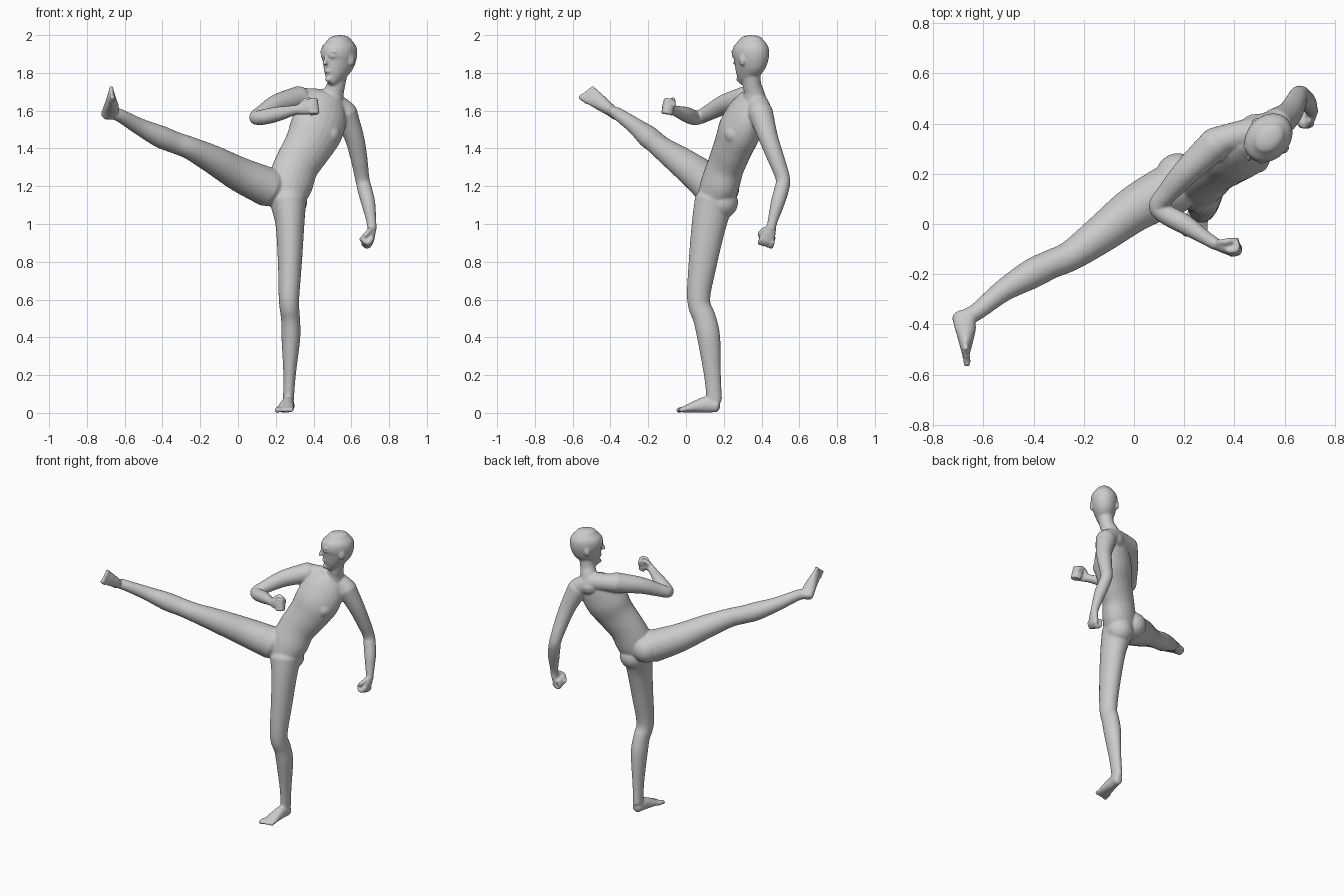
import bpy, bmesh, math
from mathutils import Vector, Matrix

bm = bmesh.new()
I = Matrix.Identity(4)


def frame(origin, fwd, up):
    """Local axes: X across, Y forward, Z up."""
    y = Vector(fwd).normalized()
    z = Vector(up)
    z = (z - y * z.dot(y)).normalized()
    x = y.cross(z)
    m = Matrix((x, y, z)).transposed().to_4x4()
    m.translation = Vector(origin)
    return m


def spline(pts, t):
    n = len(pts) - 1
    i = min(int(t), n - 1)
    f = t - i
    a, b, c, d = (pts[min(max(k, 0), n)] for k in (i - 1, i, i + 1, i + 2))
    return [0.5 * (2 * q + (r - p) * f + (2 * p - 5 * q + 4 * r - s) * f * f
                   + (3 * q - p - 3 * r + s) * f ** 3) for p, q, r, s in zip(a, b, c, d)]


def tube(pts, side=(1, 0, 0), m=I, cap=0.8, sub=5, seg=24):
    """Rounded loft through (x, y, z, side radius[, depth radius])."""
    pts = [tuple(p) if len(p) == 5 else tuple(p) + (p[3],) for p in pts]
    n = (len(pts) - 1) * sub
    s = [spline(pts, k / sub) for k in range(n + 1)]
    c = [Vector(p[:3]) for p in s]
    tans = [(c[min(k + 1, n)] - c[max(k - 1, 0)]).normalized() for k in range(n + 1)]
    stations = []
    for k in range(n + 1):
        stations.append((c[k], tans[k], s[k][3], s[k][4]))
    for end, sign in ((0, -1), (n, 1)):
        h = cap * min(s[end][3:])
        extra = []
        for a in (0.5, 0.95, 1.3, 1.5):
            extra.append((c[end] + tans[end] * sign * h * math.sin(a), tans[end],
                          s[end][3] * math.cos(a), s[end][4] * math.cos(a)))
        stations = extra[::-1] + stations if sign < 0 else stations + extra
    rings = []
    for p, t, ra, rb in stations:
        u = Vector(side)
        u = (u - t * u.dot(t)).normalized()
        v = t.cross(u)
        rings.append([bm.verts.new(m @ (p + u * ra * math.cos(w) + v * rb * math.sin(w)))
                      for w in (2 * math.pi * j / seg for j in range(seg))])
    for a, b in zip(rings, rings[1:]):
        for j in range(seg):
            bm.faces.new((a[j], a[(j + 1) % seg], b[(j + 1) % seg], b[j]))
    bm.faces.new(rings[0][::-1])
    bm.faces.new(rings[-1])


def ball(p, r, m=I):
    r = r if isinstance(r, tuple) else (r, r, r)
    bmesh.ops.create_uvsphere(bm, u_segments=20, v_segments=12, radius=1,
                              matrix=m @ Matrix.Translation(p) @ Matrix.Diagonal(r + (1,)))


def foot(m, s):
    """Heel-to-ball loft and five toes; s is the big toe side."""
    tube([(0, .035, .036, .030, .034), (0, .09, .044, .033, .043), (0, .15, .033, .041, .032),
          (0, .2, .021, .046, .020), (0, .222, .016, .044, .015)], m=m, cap=.5)
    for k in range(5):
        x = s * (.036 - .0185 * k)
        r = .015 if k == 0 else .0105
        end = .247 - .005 * k - (.004 if k > 2 else 0)
        tube([(x, .205, .018, r), (x, .23, .018, r), (x, end, .013, r)], m=m, sub=3, seg=12)


def fist(m, s):
    """Palm, curled fingers and folded thumb; s is the thumb side."""
    tube([(0, -.01, 0, .026, .022), (0, .04, 0, .037, .022), (0, .075, -.004, .041, .023)], m=m)
    for x in (-.032, -.011, .011, .032):
        tube([(x, .07, .007, .0125), (x, .097, -.01, .0125), (x, .083, -.037, .0115),
              (x, .05, -.032, .011)], m=m, sub=4, seg=12)
    tube([(s * .03, .02, -.008, .014), (s * .046, .055, -.025, .013), (s * .012, .078, -.05, .011)],
         side=(0, 0, 1), m=m, sub=4, seg=12)


# torso, shoulders, neck
across = (.92, .3, -.26)
tube([(.255, .155, 1.13, .10, .095), (.275, .18, 1.21, .122, .10), (.31, .212, 1.31, .120, .095),
      (.37, .25, 1.41, .130, .10), (.415, .285, 1.5, .145, .108), (.45, .32, 1.59, .135, .09),
      (.475, .345, 1.65, .10, .065)], side=across, cap=.5)
tube([(.315, .325, 1.663, .058), (.39, .345, 1.66, .058), (.47, .365, 1.65, .06),
      (.53, .385, 1.62, .06), (.57, .395, 1.59, .06)], side=(0, 0, 1))
tube([(.485, .365, 1.62, .075), (.505, .36, 1.69, .056), (.52, .35, 1.74, .048), (.535, .345, 1.82, .05)])
ball((.362, .228, 1.50), .057)
ball((.485, .258, 1.475), .057)

# buttocks
ball((.278, .188, 1.115), .088)
ball((.175, .195, 1.19), .088)

# standing leg and foot
tube([(.265, .15, 1.12, .098, .105), (.275, .122, 1.0, .077, .092), (.275, .09, .8, .064, .076),
      (.27, .067, .6, .054, .061), (.278, .098, .5, .050, .061), (.28, .12, .4, .050, .061),
      (.273, .14, .2, .033, .045), (.267, .15, .07, .029, .041)])
foot(frame((.275, .2, 0), (-.13, -1, 0), (0, 0, 1)), 1)

# kicking leg and foot
tube([(.16, .145, 1.195, .105), (.01, .065, 1.262, .092), (-.13, -.04, 1.34, .076),
      (-.25, -.125, 1.40, .061), (-.33, -.16, 1.43, .058), (-.41, -.2, 1.462, .059),
      (-.52, -.265, 1.515, .045), (-.62, -.345, 1.572, .035), (-.655, -.365, 1.585, .034)],
     side=(0, 0, 1))
foot(frame((-.737, -.345, 1.56), (.23, -.78, .58), (.8, .45, -.3)), -1)

# bent front arm and fist
tube([(.325, .32, 1.665, .066), (.21, .21, 1.635, .054), (.135, .125, 1.592, .043),
      (.095, .072, 1.565, .037), (.125, .04, 1.564, .040), (.2, 0, 1.58, .040),
      (.28, -.052, 1.598, .029), (.325, -.08, 1.607, .025)], side=(0, 0, 1))
fist(frame((.322, -.078, 1.607), (.88, -.4, .2), (-.45, -.85, .1)), -1)

# hanging rear arm and fist
tube([(.565, .395, 1.59, .066), (.615, .435, 1.46, .052), (.64, .475, 1.35, .045),
      (.658, .513, 1.24, .038), (.672, .505, 1.18, .039), (.69, .485, 1.11, .037),
      (.705, .46, 1.02, .027), (.71, .45, .975, .025)])
fist(frame((.71, .45, .98), (-.13, -.3, -.93), (.95, 0, -.1)), 1)

# head, nose, lips, brows, eyes, ears
h = frame((.535, .343, 1.88), (-.68, -.73, 0), (.04, .03, 1))
tube([(0, .062, -.13, .024, .028), (0, .042, -.10, .046, .056), (0, .022, -.06, .065, .08),
      (0, .006, -.02, .078, .1), (0, 0, .02, .086, .107), (0, -.003, .06, .081, .100),
      (0, -.003, .095, .055, .070)], m=h, cap=.45)
tube([(0, .098, .012, .008), (0, .109, -.018, .010), (0, .112, -.032, .013)], m=h, cap=.6, seg=12)
ball((0, .09, -.072), (.022, .011, .009), h)
ball((0, .086, -.115), (.018, .012, .014), h)
for s in (-1, 1):
    ball((s * .034, .088, .008), (.017, .013, .010), h)
    ball((s * .034, .088, .032), (.024, .012, .008), h)
    ball((s * .083, -.012, -.012), (.010, .019, .031), h)

# fuse everything into one smooth skin
bmesh.ops.recalc_face_normals(bm, faces=bm.faces)
mesh = bpy.data.meshes.new("body")
bm.to_mesh(mesh)
bm.free()
body = bpy.data.objects.new("body", mesh)
bpy.context.collection.objects.link(body)
bpy.context.view_layer.objects.active = body
body.select_set(True)
remesh = body.modifiers.new("skin", 'REMESH')
remesh.mode = 'VOXEL'
remesh.voxel_size = .0065
remesh.use_smooth_shade = True
soft = body.modifiers.new("soften", 'SMOOTH')
soft.factor = .5
soft.iterations = 6
for name in ("skin", "soften"):
    bpy.ops.object.modifier_apply(modifier=name)
